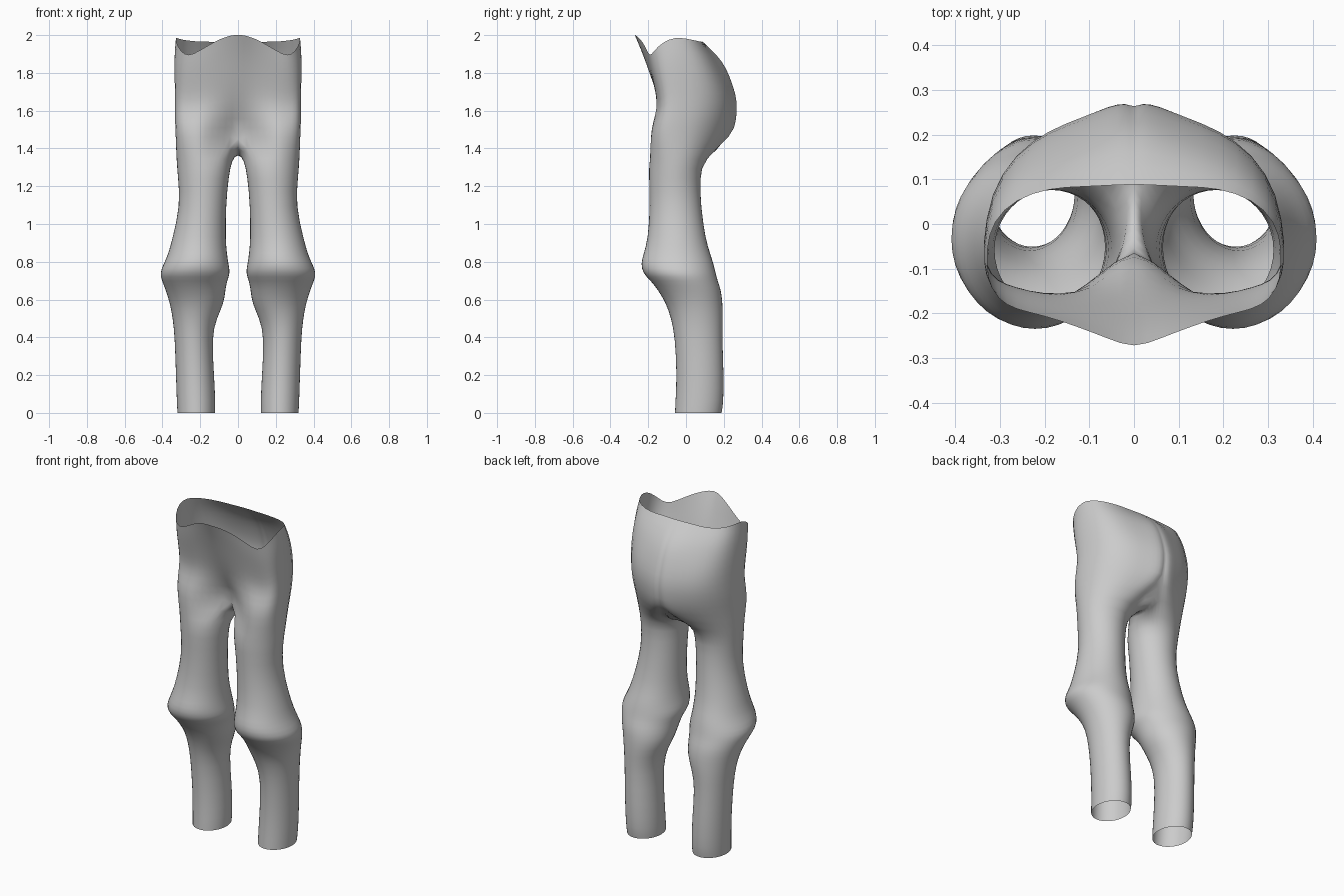
import bpy, bmesh, math
from mathutils import Vector

N = 20  # points around one leg

# leg rings: height, inner x, outer x, front y, back y
LEG = [
    (0.00, 0.120, 0.322, -0.060, 0.190), (0.05, 0.118, 0.325, -0.058, 0.200),
    (0.20, 0.125, 0.330, -0.050, 0.202), (0.40, 0.138, 0.336, -0.060, 0.193),
    (0.50, 0.112, 0.347, -0.080, 0.197), (0.58, 0.072, 0.362, -0.108, 0.196),
    (0.65, 0.065, 0.385, -0.150, 0.188), (0.70, 0.055, 0.405, -0.190, 0.170),
    (0.74, 0.038, 0.418, -0.232, 0.160), (0.79, 0.048, 0.395, -0.242, 0.148),
    (0.84, 0.056, 0.372, -0.228, 0.132), (0.92, 0.064, 0.350, -0.203, 0.105),
    (1.10, 0.062, 0.307, -0.192, 0.080), (1.25, 0.048, 0.320, -0.198, 0.075),
    (1.34, 0.030, 0.328, -0.198, 0.095),
]

# hip rows: rise 0-1, front centre y, front leg y, side x, side y, back corner y, back y, back centre y
HIPS = [
    (0.00, -0.030, -0.195, 0.333, -0.050, 0.070, 0.170, 0.255),
    (0.16, -0.085, -0.180, 0.337, -0.045, 0.095, 0.195, 0.270),
    (0.35, -0.140, -0.152, 0.335, -0.035, 0.115, 0.208, 0.278),
    (0.54, -0.180, -0.165, 0.338, -0.040, 0.110, 0.190, 0.250),
    (0.72, -0.215, -0.183, 0.340, -0.050, 0.090, 0.155, 0.215),
    (0.86, -0.245, -0.197, 0.338, -0.055, 0.065, 0.125, 0.165),
    (1.00, -0.280, -0.208, 0.332, -0.060, 0.030, 0.078, 0.088),
]
BASE = 1.47
# waist rim heights from front centre round to back centre
RIM = [2.005, 1.985, 1.925, 1.885, 1.945, 1.99, 1.975, 1.965, 1.965, 1.965, 1.965]
# crotch seam points between the legs, front to back (y, z)
SEAM = [(0.02, 1.43), (0.065, 1.40), (0.11, 1.375), (0.17, 1.372), (0.225, 1.405)]


def spline(pts, count):
    """Sample a smooth curve through the points."""
    out = []
    last = len(pts) - 1
    for k in range(count):
        t = k / (count - 1) * last
        i = min(int(t), last - 1)
        u = t - i
        a, b, c, d = (pts[max(0, min(last, i + o))] for o in (-1, 0, 1, 2))
        out.append(0.5 * (2 * b + (c - a) * u + (2 * a - 5 * b + 4 * c - d) * u * u
                          + (3 * b - a - 3 * c + d) * u ** 3))
    out[0].x = out[-1].x = 0
    return out


def hip_row(f, fc, fl, sx, sy, bs, bk, bc):
    crease = 0.018 * (1 - f)
    xy = [(0, fc), (0.09, fc * 0.5 + fl * 0.5), (0.19, fl), (0.275, fl + 0.02),
          (sx - 0.012, (fl + sy) / 2 - 0.015), (sx, sy), (sx - 0.03, bs), (0.205, bk),
          (0.10, bk * 0.4 + bc * 0.6), (0.03, bc), (0, bc - crease)]
    pts = [Vector((x, y, BASE + f * (r - BASE))) for (x, y), r in zip(xy, RIM)]
    return spline(pts, 15)


def leg_ring(z, xi, xo, yf, yb):
    cx, cy = (xi + xo) / 2, (yf + yb) / 2
    ring = []
    for i in range(N):
        a = math.pi + i * math.tau / N
        ring.append(Vector((cx + math.cos(a) * (xo - xi) / 2, cy + math.sin(a) * (yb - yf) / 2, z)))
    return ring


bm = bmesh.new()

# leg tube
rings = [[bm.verts.new(p) for p in leg_ring(*r)] for r in LEG]

# hip rows; the first one closes through the crotch seam
rows = [[bm.verts.new(p) for p in hip_row(*r)] for r in HIPS]
seam = [bm.verts.new((0, y, z)) for y, z in SEAM]
rings.append([seam[2], seam[1], seam[0]] + rows[0] + [seam[4], seam[3]])

for lo, hi in zip(rings, rings[1:]):
    for i in range(N):
        j = (i + 1) % N
        bm.faces.new((lo[i], lo[j], hi[j], hi[i]))
for lo, hi in zip(rows, rows[1:]):
    for i in range(14):
        bm.faces.new((lo[i], lo[i + 1], hi[i + 1], hi[i]))

mesh = bpy.data.meshes.new("trousers")
bm.to_mesh(mesh)
bm.free()
trousers = bpy.data.objects.new("trousers", mesh)
bpy.context.collection.objects.link(trousers)

grey = bpy.data.materials.new("plain grey")
grey.diffuse_color = (0.6, 0.6, 0.6, 1)
mesh.materials.append(grey)

# second leg and smoothing
mirror = trousers.modifiers.new("mirror", 'MIRROR')
mirror.use_clip = True
mirror.merge_threshold = 0.002
sub = trousers.modifiers.new("smooth", 'SUBSURF')
sub.levels = sub.render_levels = 1
for p in mesh.polygons:
    p.use_smooth = True
